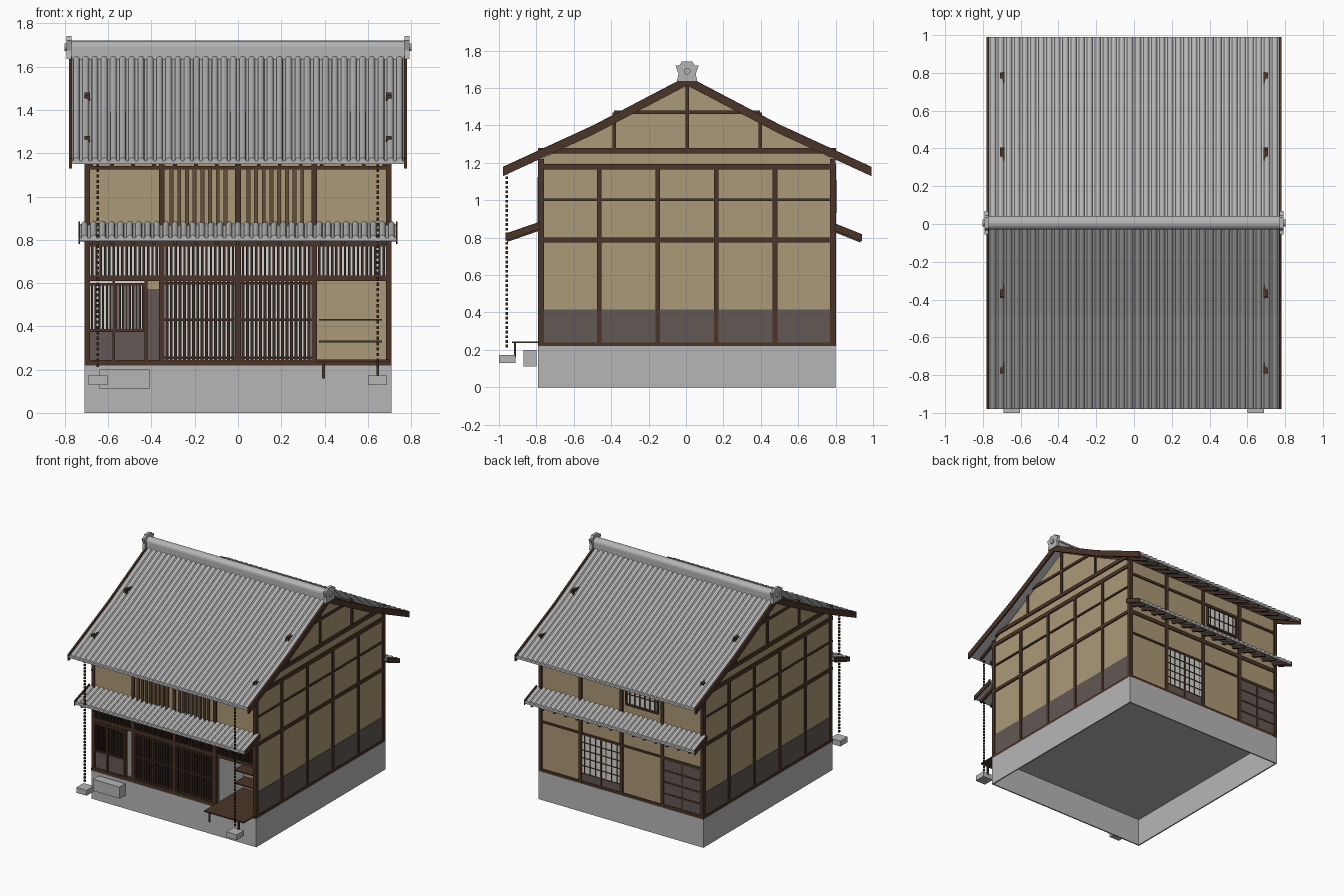
import bpy, bmesh, math

cube = bpy.data.objects.get("Cube")
if cube:
    bpy.data.objects.remove(cube, do_unlink=True)


def material(name, r, g, b):
    m = bpy.data.materials.new(name)
    m.use_nodes = True
    m.diffuse_color = (r, g, b, 1)
    m.node_tree.nodes["Principled BSDF"].inputs["Base Color"].default_value = (r, g, b, 1)
    return m


PLASTER = material("tan plaster", .41, .32, .185)
WOOD = material("dark wood", .07, .035, .021)
LATTICE = material("lattice wood", .04, .023, .015)
SLAT = material("weathered slat wood", .13, .08, .042)
PANEL = material("grey brown boards", .122, .098, .089)
STONE = material("grey stone", .47, .47, .47)
TILE = material("grey roof tile", .46, .46, .46)
PAPER = material("white paper", .68, .68, .66)


def finish(name, mat, bm):
    bmesh.ops.recalc_face_normals(bm, faces=bm.faces)
    mesh = bpy.data.meshes.new(name)
    bm.to_mesh(mesh)
    bm.free()
    mesh.materials.append(mat)
    obj = bpy.data.objects.new(name, mesh)
    bpy.context.scene.collection.objects.link(obj)
    return obj


def loft(bm, rings):
    """Closed solid through a list of vertex rings."""
    rows = [[bm.verts.new(p) for p in ring] for ring in rings]
    n = len(rows[0])
    for a, b in zip(rows, rows[1:]):
        for i in range(n):
            j = (i + 1) % n
            bm.faces.new((a[i], a[j], b[j], b[i]))
    bm.faces.new(rows[0])
    bm.faces.new(rows[-1])


def boxes(name, mat, items):
    """One object from boxes given as (x range, y range, z range)."""
    bm = bmesh.new()
    for (xa, xb), (ya, yb), (za, zb) in items:
        loft(bm, [[(xa, ya, z), (xb, ya, z), (xb, yb, z), (xa, yb, z)] for z in (za, zb)])
    return finish(name, mat, bm)


def prism(name, mat, profile, xa, xb):
    bm = bmesh.new()
    loft(bm, [[(x, y, z) for y, z in profile] for x in (xa, xb)])
    return finish(name, mat, bm)


def sweep(name, mat, sections, path):
    """Sweep (x, height) sections along a (y, z) path."""
    bm = bmesh.new()
    for sec in sections:
        loft(bm, [[(x, y, z + h) for x, h in sec] for y, z in path])
    return finish(name, mat, bm)


def rect(xa, xb, ha, hb):
    return [(xa, ha), (xb, ha), (xb, hb), (xa, hb)]


def about(c, w):
    return (c - w / 2, c + w / 2)


def bars(xa, xb, count, width, ys, zs):
    step = (xb - xa) / count
    return [(about(xa + step * (i + .5), width), ys, zs) for i in range(count)]


W, F, B, MID = .71, -.79, .80, .006
SILL = .22
BAYS = [-.697, -.352, 0, .352, .697]
FRONT, BACK = (F, F + .03), (B - .03, B)
F_WALL, B_WALL = (F + .01, F + .02), (B - .02, B - .01)

# Hollow stone base with floor
boxes("stone_base", STONE, [((s - .005, s + .005), (F, B), (0, SILL)) for s in (-W + .005, W - .005)]
      + [((-W, W), (y, y + .01), (0, SILL)) for y in (F, B - .01)])
boxes("floor", STONE, [((-W, W), (F, B), (SILL - .005, SILL))])
boxes("step_stone", STONE, [((-.64, -.41), (-.87, F - .01), (.11, .2))])

# Gable walls with timber grid
half = [(.78, SILL), (.78, 1.22), (.5, 1.36), (0, 1.63)]
outline = [(MID + y, z) for y, z in half] + [(MID - y, z) for y, z in half[-2::-1]]
for side, s in (("left", 1), ("right", -1)):
    def xs(a, b):
        return tuple(sorted((s * a, s * b)))
    prism(side + "_gable_wall", PLASTER, outline, *xs(.685, .70))
    boxes(side + "_gable_boards", PANEL, [(xs(.69, .704), (F + .01, B - .01), (SILL, .415))])
    beam = xs(.685, W)
    posts = [(beam, about(-.778 + i * .3135, .025), (SILL, 1.19)) for i in range(6)]
    posts += [(beam, about(MID, .02), (1.27, 1.63))]
    posts += [(beam, about(MID + d, .018), (1.27, 1.47)) for d in (-.39, .39)]
    rails = [(SILL, .24), (.775, .8), (.995, 1.008), (1.165, 1.195), (1.25, 1.28)]
    posts += [(beam, (F - .002, B + .002), z) for z in rails]
    posts += [(beam, about(MID, .78), (1.46, 1.48))]
    boxes(side + "_gable_timbers", WOOD, posts)

# Front and back timber frames
for name, ys, zs in (("front", FRONT, [(SILL, .245), (.61, .635), (.77, .8), (1.125, 1.14)]),
                     ("back", BACK, [(SILL, .24), (.6, .615), (.77, .8), (1.1, 1.12)])):
    boxes(name + "_timbers", WOOD, [(about(x, .026), ys, (SILL, 1.22)) for x in BAYS]
          + [((-W, W), (ys[0] + .002, ys[1] - .002), z) for z in zs])
boxes("upper_front_wall", PLASTER, [((-.7, .7), F_WALL, (.78, 1.22))])
boxes("back_wall", PLASTER, [((-.7, .7), B_WALL, (SILL, 1.22))])

# Upper front slats
slats = []
for a, b in ((-.325, -.04), (.03, .315)):
    slats += bars(a, b, 8, .018, (F - .004, F + .01), (.85, 1.125))
boxes("upper_slats", SLAT, slats)

# Transom and sliding door lattices with paper behind
lattice = []
for a, b in zip(BAYS, BAYS[1:]):
    a, b = a + .013, b - .013
    lattice += bars(a, b, 16, .011, (F + .006, F + .026), (.635, .775))
    if abs(a + b) < .5:
        lattice += bars(a, b, 16, .0135, (F + .004, F + .026), (.245, .61))
        lattice += [((a, b), (F + .002, F + .026), about(z, .012)) for z in (.255, .43, .6)]
lattice += bars(-.684, -.58, 6, .009, (F + .006, F + .026), (.385, .59))
lattice += bars(-.57, -.43, 9, .011, (F + .006, F + .026), (.385, .59))
boxes("front_lattice", LATTICE, lattice)
paper_y = (F + .04, F + .045)
boxes("lattice_paper", PAPER, [((-.7, .7), paper_y, (.62, .78)),
                               ((-.7, -.425), paper_y, (SILL, .62)),
                               ((-.365, .36), paper_y, (SILL, .62))])

# Left bay window and half open entrance
boxes("window_frame", WOOD, [((x - .006, x + .006), FRONT, (.24, .61)) for x in (-.575, -.425)]
      + [((-.685, -.425), FRONT, z) for z in ((.375, .387), (.588, .6))])
boxes("window_boards", PANEL, [((-.685, -.425), (F + .012, F + .03), (.24, .38))])
boxes("inner_side_walls", PAPER, [(about(x, .005), (F + .04, -.45), (SILL, .62)) for x in (-.428, -.362, .362)])
boxes("inner_back_walls", PLASTER, [(x, (-.455, -.45), (SILL, .64)) for x in ((-.43, -.36), (.36, .69))])
boxes("inner_door", PANEL, [((-.425, -.365), (-.47, -.46), (SILL, .57))])

# Open alcove with shelves and a fold out bench
boxes("shelves", WOOD, [((.375, .665), (-.58, -.455), about(z, .008)) for z in (.33, .43)])
boxes("bench", WOOD, [((.36, .70), (-.93, -.46), (.236, .246))]
      + [(about(x, .012), (-.92, -.908), (.16, .24)) for x in (.395, .645)])

# Back paper door, board door and upper window
boxes("back_paper", PAPER, [((.014, .339), (B - .012, B - .007), (.3, .6)),
                            ((-.31, -.05), (B - .012, B - .007), (.94, 1.1))])
boxes("back_boards", PANEL, [((.014, .339), (B - .012, B - .006), (.24, .3)),
                             ((-.684, -.365), (B - .012, B - .006), (.24, .6))])
trim_y = (B - .012, B - .002)
trim = [((.014, .339), trim_y, about(.3 + i * .06, .005)) for i in range(6)]
trim += bars(.014, .339, 7, .005, trim_y, (.3, .6)) + [(about(.176, .014), trim_y, (.24, .6))]
trim += [((-.684, -.365), trim_y, about(.24 + i * .09, .012)) for i in range(5)]
trim += [(about(-.525, .012), trim_y, (.24, .6))]
trim += bars(-.31, -.05, 6, .007, trim_y, (.94, 1.1))
trim += [((-.32, -.04), (B - .012, B + .004), about(z, .014)) for z in (.94, 1.1)]
trim += [((-.32, -.04), trim_y, about(1.02, .006))]
trim += [(about(x, .014), (B - .012, B + .004), (.94, 1.1)) for x in (-.315, -.045)]
boxes("back_door_trim", WOOD, trim)


# Tiled roofs: slab, round ribs, rafters and barge boards
def tiled_roof(name, path, width, count, barge, depth):
    step = 2 * width / count
    ribs = []
    for i in range(count):
        c = -width + step * (i + .5)
        arc = [math.pi * k / 6 for k in range(7)]
        ribs.append([(c + step * .36 * math.cos(a), .016 * math.sin(a) - .002) for a in arc])
    sweep(name + "_slab", TILE, [rect(-width, width, -.014, 0)], path)
    sweep(name + "_tiles", TILE, ribs, path)
    (ya, za), (yb, zb) = path[-2:]
    inner = path[:-1] + [(ya + (yb - ya) * .95, za + (zb - za) * .95)]
    sweep(name + "_rafters", WOOD,
          [rect(x - .009, x + .009, -.034, -.013) for x in [-.68 + i * .097 for i in range(15)]], inner)
    sweep(name + "_barges", WOOD,
          [rect(min(s * width, s * barge), max(s * width, s * barge), -depth, .012) for s in (-1, 1)], path)


main = [(0, 1.65), (.5, 1.388), (.985, 1.165)]
tiled_roof("main_roof_front", [(MID - d, z) for d, z in main], .768, 36, .782, .036)
tiled_roof("main_roof_back", [(MID + d, z) for d, z in main], .768, 36, .782, .036)
tiled_roof("lower_roof_front", [(F + .01, .872), (-.965, .808)], .73, 35, .738, .025)
tiled_roof("lower_roof_back", [(B - .01, .865), (.94, .805)], .73, 35, .738, .025)

# Ridge with end ornaments
arch = [(MID + .036 * math.cos(math.pi * k / 8), 1.69 + .03 * math.sin(math.pi * k / 8)) for k in range(9)]
prism("ridge_cap", TILE, arch, -.778, .778)
prism("ridge_base", TILE, [(MID - .03, 1.63), (MID + .03, 1.63), (MID + .03, 1.692), (MID - .03, 1.692)], -.778, .778)
edge = [(.055, 1.635), (.046, 1.675), (.062, 1.72), (.04, 1.722), (.028, 1.742)]
ornament = [(MID + y, z) for y, z in edge] + [(MID - y, z) for y, z in reversed(edge)]
disc = [(MID + .018 * math.cos(math.pi * k / 6), 1.69 + .018 * math.sin(math.pi * k / 6)) for k in range(12)]
for side, s in (("left", 1), ("right", -1)):
    prism(side + "_ridge_ornament", TILE, ornament, s * .77, s * .792)
    prism(side + "_ornament_disc", TILE, disc, s * .79, s * .802)

# Rain chains and their stones
for side, x in (("left", .645), ("right", -.648)):
    boxes(side + "_rain_chain", LATTICE,
          [(about(x, .012), about(-.958, .012), about(.22 + i * .025, .015)) for i in range(38)])
    boxes(side + "_chain_stone", STONE, [(about(x, .088), (-1, -.912), (.13, .172))])
